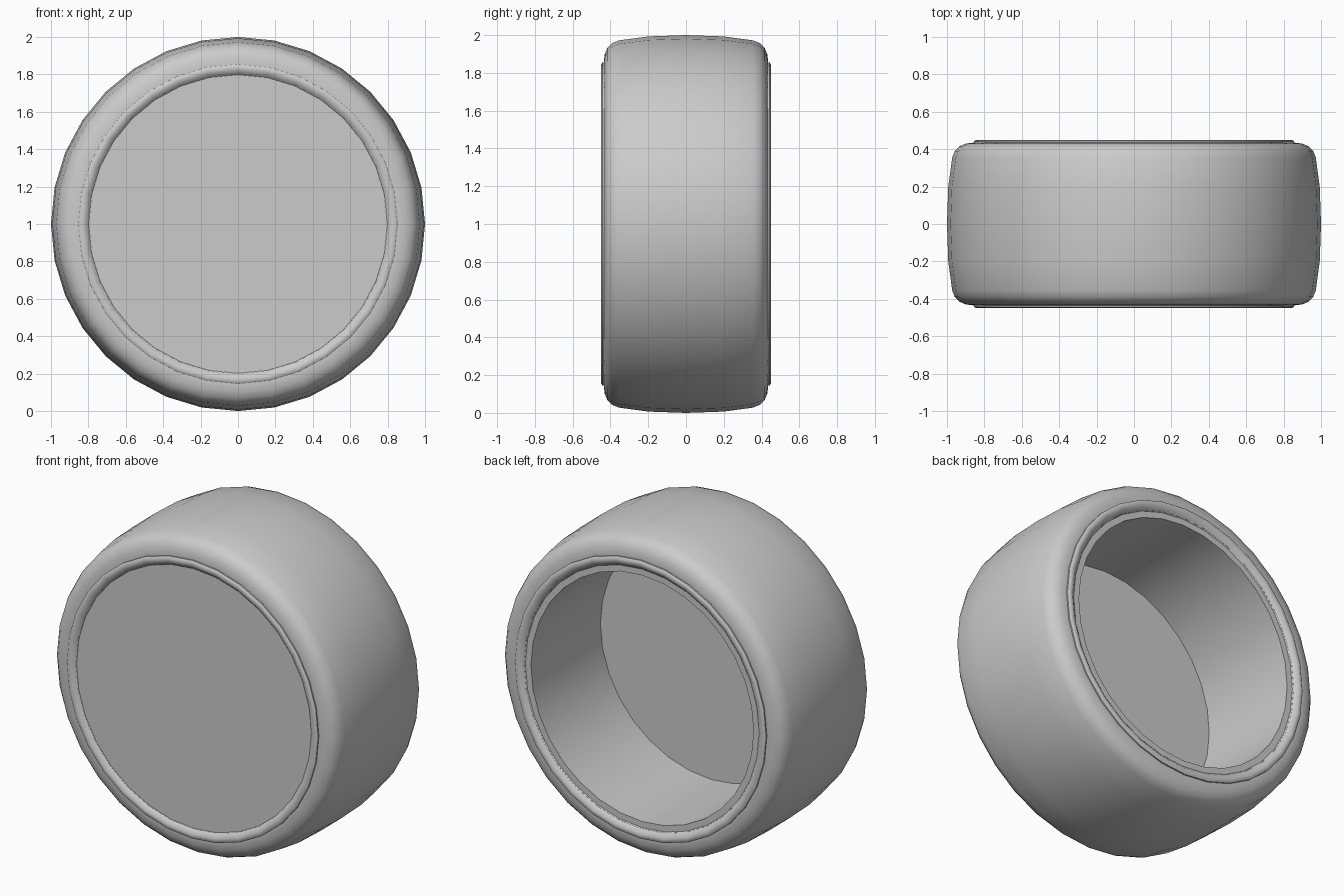
import bpy, bmesh, math

if "Cube" in bpy.data.objects:
    bpy.data.objects.remove(bpy.data.objects["Cube"])

SEGMENTS = 32

grey = bpy.data.materials.new("grey")
grey.diffuse_color = (0.6, 0.6, 0.6, 1)
grey.use_nodes = True
grey.node_tree.nodes["Principled BSDF"].inputs["Base Color"].default_value = grey.diffuse_color


def lathe(name, profile, closed):
    """Spin a (radius, y) profile around the wheel axle; zero radius closes a cap."""
    bm = bmesh.new()
    rings = []
    for r, y in profile:
        if r == 0:
            rings.append([bm.verts.new((0, y, 1))] * SEGMENTS)
            continue
        angles = [2 * math.pi * i / SEGMENTS for i in range(SEGMENTS)]
        rings.append([bm.verts.new((r * math.sin(a), y, 1 + r * math.cos(a)))
                      for a in angles])
    pairs = list(zip(rings, rings[1:]))
    if closed:
        pairs.append((rings[-1], rings[0]))
    for a, b in pairs:
        for i in range(SEGMENTS):
            j = (i + 1) % SEGMENTS
            bm.faces.new(list(dict.fromkeys((a[i], a[j], b[j], b[i]))))
    bmesh.ops.recalc_face_normals(bm, faces=bm.faces)
    mesh = bpy.data.meshes.new(name)
    bm.to_mesh(mesh)
    bm.free()
    mesh.materials.append(grey)
    obj = bpy.data.objects.new(name, mesh)
    bpy.context.collection.objects.link(obj)
    bpy.ops.object.select_all(action='DESELECT')
    obj.select_set(True)
    bpy.context.view_layer.objects.active = obj
    bpy.ops.object.shade_smooth_by_angle(angle=math.radians(40))
    return obj


def mirrored(half):
    """Continue a half profile (front to middle) to the back."""
    return half + [(r, -y) for r, y in reversed(half) if y != 0]


# Tyre: rounded shoulders and a slightly crowned tread
lathe("tyre", mirrored([(0.80, -0.43), (0.86, -0.435), (0.90, -0.43),
                        (0.935, -0.415), (0.958, -0.39), (0.972, -0.355),
                        (0.993, -0.20), (1.0, 0)]), True)

# Rim: raised rounded lip on both sides and a straight bore
lathe("rim", mirrored([(0.757, -0.425), (0.795, -0.425), (0.808, -0.437),
                       (0.825, -0.45), (0.845, -0.45), (0.855, -0.443),
                       (0.855, -0.41)]), True)

# Hub plate: solid disc filling the front of the bore
lathe("hub_plate", [(0, -0.428), (0.80, -0.428), (0.757, -0.40),
                    (0.757, -0.25), (0, -0.25)], False)
